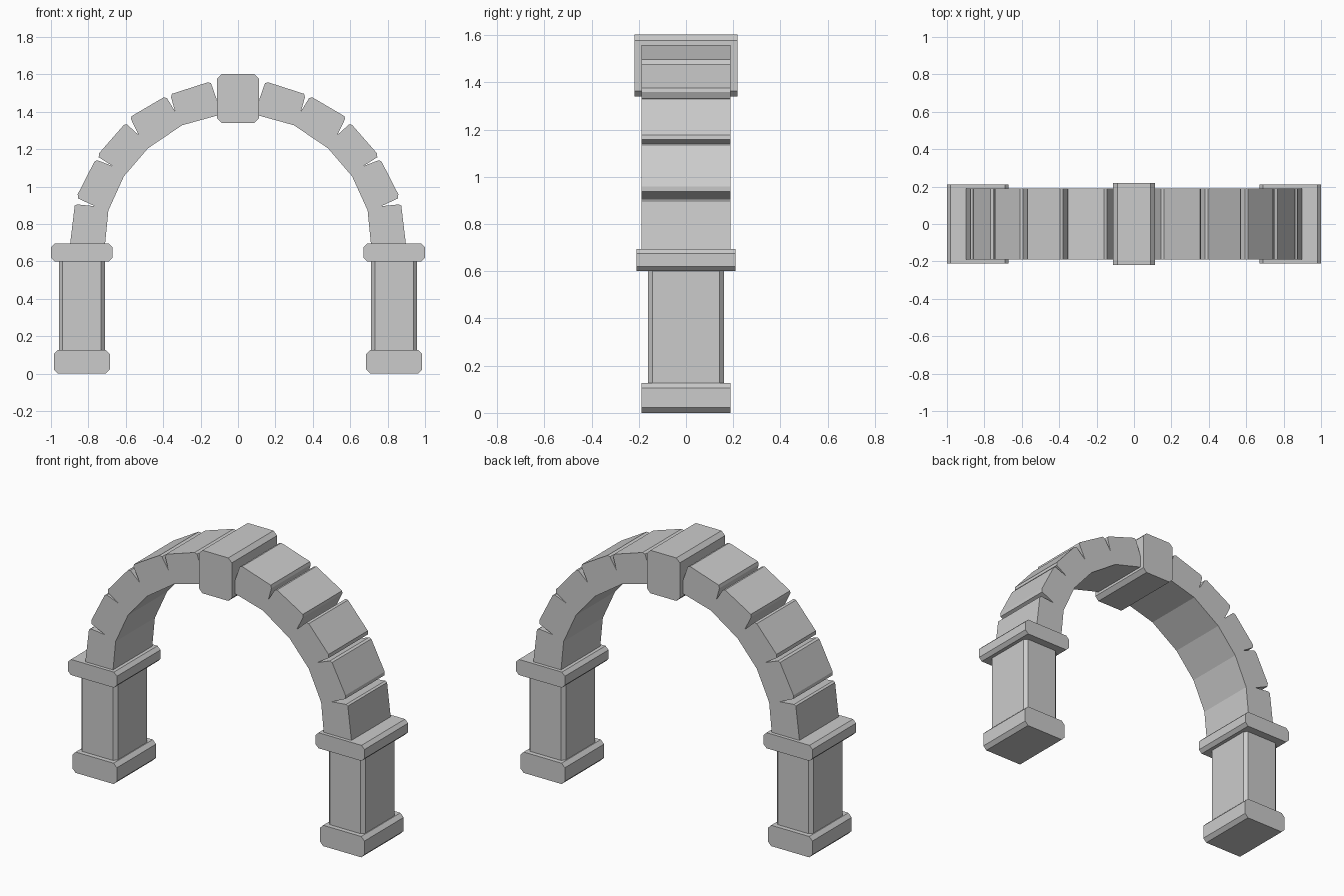
import bpy, bmesh

if "Cube" in bpy.data.objects:
    bpy.data.objects.remove(bpy.data.objects["Cube"])


def prism(name, profile, y_half):
    """Extrude an xz profile symmetrically along y."""
    bm = bmesh.new()
    face = bm.faces.new([bm.verts.new((x, -y_half, z)) for x, z in profile])
    ext = bmesh.ops.extrude_face_region(bm, geom=[face])
    for v in ext["geom"]:
        if isinstance(v, bmesh.types.BMVert):
            v.co.y = y_half
    bmesh.ops.recalc_face_normals(bm, faces=bm.faces)
    mesh = bpy.data.meshes.new(name)
    bm.to_mesh(mesh)
    bm.free()
    obj = bpy.data.objects.new(name, mesh)
    bpy.context.collection.objects.link(obj)
    return obj


def chamfered(a0, a1, b0, b1, c):
    """Rectangle outline with cut corners."""
    return [(a0 + c, b0), (a1 - c, b0), (a1, b0 + c), (a1, b1 - c),
            (a1 - c, b1), (a0 + c, b1), (a0, b1 - c), (a0, b0 + c)]


def pier(name, cx, half_x, half_y, z0, z1, c):
    """Upright block with chamfered vertical edges."""
    bm = bmesh.new()
    outline = chamfered(cx - half_x, cx + half_x, -half_y, half_y, c)
    face = bm.faces.new([bm.verts.new((x, y, z0)) for x, y in outline])
    ext = bmesh.ops.extrude_face_region(bm, geom=[face])
    for v in ext["geom"]:
        if isinstance(v, bmesh.types.BMVert):
            v.co.z = z1
    bmesh.ops.recalc_face_normals(bm, faces=bm.faces)
    mesh = bpy.data.meshes.new(name)
    bm.to_mesh(mesh)
    bm.free()
    bpy.context.collection.objects.link(bpy.data.objects.new(name, mesh))


# Arch stone profiles on the right side, from springing to crown
stones = [
    [(.898, .69), (.873, .898), (.861, .905), (.765, .895), (.693, .873), (.711, .69)],
    [(.765, .895), (.856, .937), (.857, .959), (.767, 1.135), (.752, 1.141),
     (.669, 1.109), (.61, 1.055), (.693, .873)],
    [(.669, 1.109), (.745, 1.157), (.743, 1.178), (.61, 1.33), (.594, 1.333),
     (.53, 1.275), (.481, 1.205), (.61, 1.055)],
    [(.53, 1.275), (.572, 1.36), (.57, 1.376), (.396, 1.478), (.38, 1.473),
     (.337, 1.403), (.299, 1.328), (.481, 1.205)],
    [(.337, 1.403), (.358, 1.478), (.353, 1.496), (.16, 1.558), (.144, 1.552),
     (.118, 1.478), (.10, 1.42), (.10, 1.383), (.299, 1.328)],
]

for side, s in (("left", -1), ("right", 1)):
    # Plinth, pier and capital
    prism(f"{side}_plinth", [(s * x, z) for x, z in chamfered(.685, .985, 0, .127, .022)], .189)
    pier(f"{side}_pier", s * .835, .123, .161, .12, .61, .02)
    prism(f"{side}_capital", [(s * x, z) for x, z in chamfered(.67, 1.0, .6, .695, .02)], .21)
    # Arch stones
    for i, profile in enumerate(stones):
        prism(f"{side}_arch_stone_{i + 1}", [(s * x, z) for x, z in profile], .189)

# Keystone at the crown
prism("keystone", chamfered(-.111, .111, 1.34, 1.602, .024), .218)
